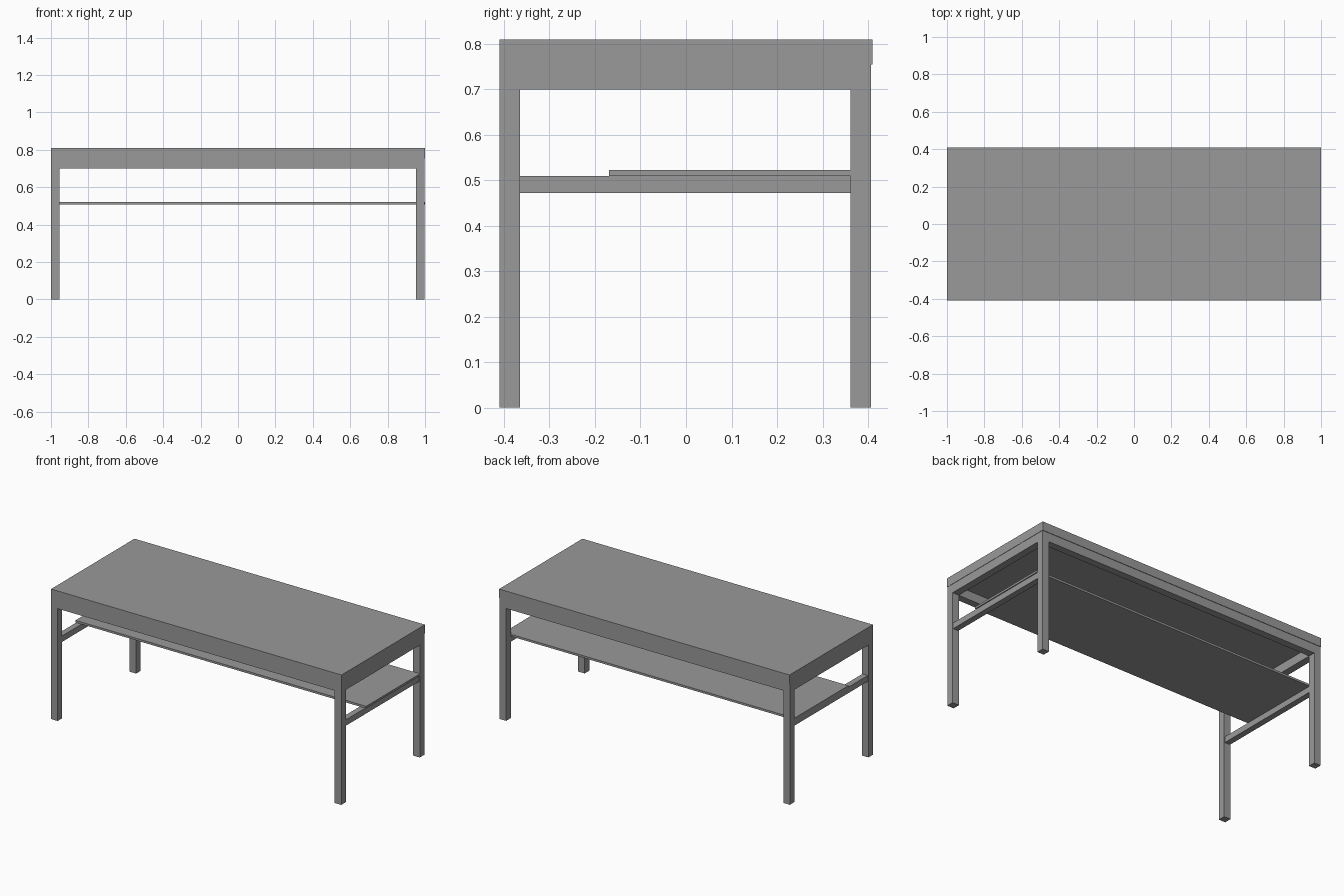
import bpy
import bmesh
from mathutils import Vector

if "Cube" in bpy.data.objects:
    bpy.data.objects.remove(bpy.data.objects["Cube"])

# Dark grey finish shared by every part
finish = bpy.data.materials.new("dark_grey")
finish.diffuse_color = (0.32, 0.32, 0.32, 1)
finish.use_nodes = True
finish.node_tree.nodes["Principled BSDF"].inputs["Base Color"].default_value = finish.diffuse_color


def box(name, x, y, z):
    """Box from (min, max) ranges on each axis."""
    bm = bmesh.new()
    bmesh.ops.create_cube(bm, size=1)
    for v in bm.verts:
        v.co = Vector([r[0] if c < 0 else r[1] for c, r in zip(v.co, (x, y, z))])
    mesh = bpy.data.meshes.new(name)
    bm.to_mesh(mesh)
    bm.free()
    mesh.materials.append(finish)
    obj = bpy.data.objects.new(name, mesh)
    bpy.context.collection.objects.link(obj)
    return obj


TOP_Z, SEAM_Z, APRON_Z = 0.809, 0.754, 0.699
# Frame sits slightly short of the top on the right and back
left, right = (-1.0, -0.955), (0.953, 0.998)
front, back = (-0.41, -0.365), (0.362, 0.407)
span_x = (left[1], right[0])
span_y = (front[1], back[0])

# Table top
box("table_top", (-1, 1), (-0.41, 0.41), (SEAM_Z, TOP_Z))

# Legs
for sx, x in (("left", left), ("right", right)):
    for sy, y in (("front", front), ("back", back)):
        box(f"{sy}_{sx}_leg", x, y, (0, SEAM_Z))

# Aprons along the front and back
for side, y in (("front", front), ("back", back)):
    box(f"{side}_apron", span_x, y, (APRON_Z, SEAM_Z))

# End aprons and the shelf rails between the legs
for side, x in (("left", left), ("right", right)):
    box(f"{side}_apron", x, span_y, (APRON_Z, SEAM_Z))
    box(f"{side}_shelf_rail", (x[0] + 0.004, x[1] - 0.004), span_y, (0.472, 0.509))

# Shelf resting on the rails
box("shelf", (-1, 1), (-0.169, back[0]), (0.509, 0.522))
